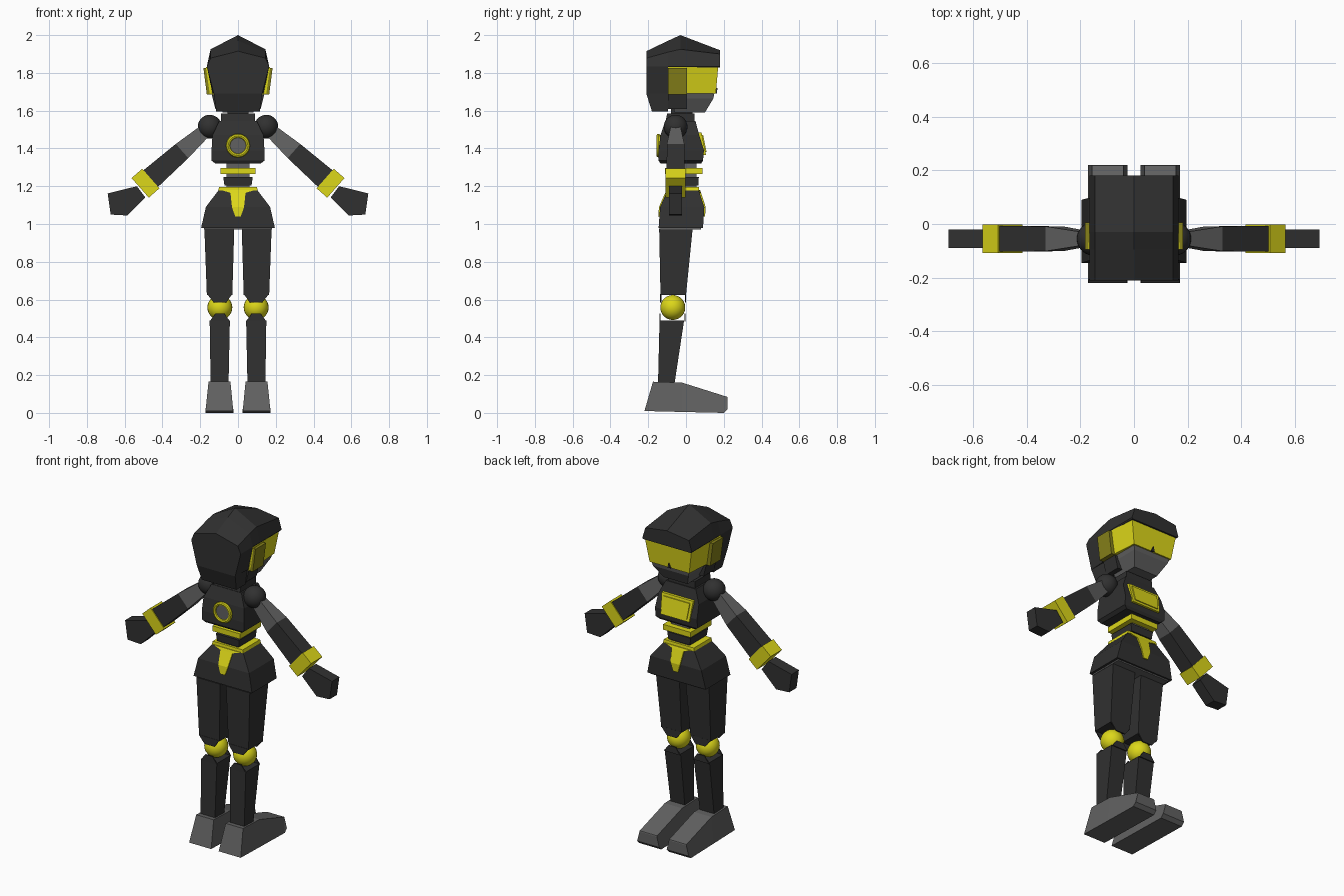
import bpy, bmesh
from mathutils import Vector

cube = bpy.data.objects.get("Cube")
if cube:
    bpy.data.objects.remove(cube)


def material(name, colour):
    m = bpy.data.materials.new(name)
    m.use_nodes = True
    m.diffuse_color = (*colour, 1)
    bsdf = next(n for n in m.node_tree.nodes if n.type == 'BSDF_PRINCIPLED')
    bsdf.inputs["Base Color"].default_value = (*colour, 1)
    bsdf.inputs["Roughness"].default_value = 0.7
    return m


DARK = material("charcoal", (0.03, 0.03, 0.03))
GREY = material("mid grey", (0.12, 0.12, 0.12))
YELLOW = material("bright yellow", (0.72, 0.68, 0.01))
OLIVE = material("dark yellow", (0.24, 0.22, 0.01))


def loft(name, rings, mat, mirror=False):
    """Skin equal-length rings of points and cap both ends."""
    bm = bmesh.new()
    rows = [[bm.verts.new(p) for p in ring] for ring in rings]
    n = len(rows[0])
    for a, b in zip(rows, rows[1:]):
        for i in range(n):
            j = (i + 1) % n
            bm.faces.new((a[i], a[j], b[j], b[i]))
    bm.faces.new(rows[0])
    bm.faces.new(rows[-1])
    bmesh.ops.recalc_face_normals(bm, faces=bm.faces)
    me = bpy.data.meshes.new(name)
    bm.to_mesh(me)
    bm.free()
    me.materials.append(mat)
    ob = bpy.data.objects.new(name, me)
    bpy.context.collection.objects.link(ob)
    if mirror:
        ob.modifiers.new("mirror", 'MIRROR')
    return ob


def pair(name, rows, mat):
    """Mirrored stack; rows are (z, x0, x1, y0, y1)."""
    return loft(name, [[(a, c, z), (b, c, z), (b, d, z), (a, d, z)]
                       for z, a, b, c, d in rows], mat, True)


def stack(name, rows, mat):
    """Centred stack; rows are (z, half width, y0, y1)."""
    return loft(name, [[(-w, c, z), (w, c, z), (w, d, z), (-w, d, z)]
                       for z, w, c, d in rows], mat)


def finish(name, mat):
    ob = bpy.context.object
    ob.name = name
    ob.data.materials.append(mat)
    bpy.ops.object.shade_smooth_by_angle()
    return ob


def ball(name, loc, r, mat):
    bpy.ops.mesh.primitive_uv_sphere_add(segments=24, ring_count=14, radius=r, location=loc)
    finish(name, mat)


# Helmet: gabled shell deep at the back, short over the visor
def helmet_ring(y, edge, ridge, low, wide):
    half = [(wide, low), (0.165, 1.835), (0.145, edge)]
    return ([(x, y, z) for x, z in half] + [(0, y, ridge)]
            + [(-x, y, z) for x, z in reversed(half)])


loft("helmet_back", [helmet_ring(-0.21, 1.878, 1.915, 1.69, 0.128),
                     helmet_ring(-0.095, 1.91, 1.97, 1.69, 0.135)], DARK)
loft("helmet_crown", [helmet_ring(-0.095, 1.91, 1.97, 1.828, 0.16),
                      helmet_ring(-0.03, 1.925, 2.0, 1.828, 0.16),
                      helmet_ring(0.18, 1.9, 1.92, 1.828, 0.16)], DARK)
stack("helmet_nape", [(1.595, 0.115, -0.18, -0.095), (1.69, 0.128, -0.21, -0.095)], DARK)

# Face
def visor_ring(z, back, front, y):
    return [(-back, -0.095, z), (back, -0.095, z), (front, y, z), (-front, y, z)]


loft("visor", [visor_ring(1.69, 0.15, 0.132, 0.158),
               visor_ring(1.83, 0.17, 0.155, 0.17)], YELLOW)
pair("ear_pad", [(1.685, 0.12, 0.165, -0.095, 0.005),
                 (1.825, 0.14, 0.183, -0.095, 0.005)], OLIVE)
pair("jaw_hinge", [(1.61, 0.08, 0.12, -0.095, 0.005),
                   (1.69, 0.08, 0.14, -0.095, 0.005)], DARK)
stack("jaw", [(1.59, 0.08, -0.06, 0.1), (1.665, 0.118, -0.08, 0.145),
              (1.69, 0.125, -0.08, 0.15)], GREY)
loft("nose_notch", [[(-0.012, y, 1.69), (0.012, y, 1.69), (0, y + 0.004, 1.72)]
                    for y in (0.15, 0.163)], DARK)

# Neck and torso
stack("neck", [(1.5, 0.055, -0.08, 0.035), (1.62, 0.055, -0.08, 0.035)], DARK)
stack("collar", [(1.53, 0.09, -0.11, 0.045), (1.585, 0.09, -0.1, 0.045)], DARK)
stack("chest", [(1.32, 0.12, -0.135, 0.08), (1.335, 0.14, -0.145, 0.09),
                (1.39, 0.14, -0.145, 0.095), (1.47, 0.135, -0.135, 0.07),
                (1.545, 0.1, -0.11, 0.05)], DARK)
stack("chest_panel", [(1.365, 0.095, 0.08, 0.106), (1.485, 0.105, 0.055, 0.082)], YELLOW)
stack("chest_panel_inset", [(1.38, 0.08, 0.1, 0.109), (1.47, 0.088, 0.08, 0.091)], YELLOW)

# Round port on the back
bpy.ops.mesh.primitive_torus_add(major_radius=0.052, minor_radius=0.011, major_segments=28,
                                 minor_segments=8, location=(0, -0.146, 1.415),
                                 rotation=(1.5708, 0, 0))
finish("port_ring", YELLOW)
bpy.ops.mesh.primitive_cylinder_add(vertices=28, radius=0.05, depth=0.02,
                                    location=(0, -0.138, 1.415), rotation=(1.5708, 0, 0))
finish("port_disc", GREY)

# Waist and pelvis
stack("waist_core", [(1.17, 0.06, -0.085, 0.055), (1.33, 0.06, -0.085, 0.055)], GREY)
stack("belt", [(1.265, 0.092, -0.112, 0.088), (1.297, 0.092, -0.112, 0.088)], YELLOW)
stack("waist_block", [(1.205, 0.072, -0.095, 0.065), (1.25, 0.078, -0.1, 0.068)], DARK)
stack("pelvis_rim", [(1.178, 0.104, -0.1, 0.07), (1.197, 0.1, -0.098, 0.068)], YELLOW)
stack("pelvis", [(0.98, 0.195, -0.145, 0.09), (1.09, 0.17, -0.137, 0.097),
                 (1.18, 0.102, -0.097, 0.067)], DARK)
stack("pelvis_underside", [(0.972, 0.18, -0.135, 0.08), (0.982, 0.18, -0.135, 0.08)], GREY)
for side, ys in (("back", (-0.143, -0.139, -0.106, -0.1)),
                 ("front", (0.097, 0.1, 0.076, 0.07))):
    levels = ((1.04, 0.015), (1.09, 0.032), (1.165, 0.04), (1.18, 0.09))
    stack("pelvis_stripe_" + side,
          [(z, w, y - 0.004, y + 0.004) for (z, w), y in zip(levels, ys)], YELLOW)

# Arms
SHOULDER = Vector((0.15, -0.055, 1.515))
AXIS = Vector((0.75, 0, -0.66)).normalized()
ACROSS = Vector((-AXIS.z, 0, AXIS.x))
DEPTH = Vector((0, 1, 0))


def arm(name, rows, mat):
    """Mirrored box along the arm; rows are (distance, width, depth)."""
    corners = ((-1, -1), (1, -1), (1, 1), (-1, 1))
    loft(name, [[SHOULDER + AXIS * t + ACROSS * (w * i / 2) + DEPTH * (d * j / 2)
                 for i, j in corners] for t, w, d in rows], mat, True)


arm("upper_arm", [(0.03, 0.07, 0.05), (0.195, 0.1, 0.092)], GREY)
arm("forearm", [(0.195, 0.1, 0.092), (0.43, 0.118, 0.096)], DARK)
arm("wrist_cuff", [(0.415, 0.138, 0.106), (0.49, 0.138, 0.106)], YELLOW)
hand = [(0.535, 1.2), (0.69, 1.162), (0.674, 1.05), (0.587, 1.045), (0.49, 1.14)]
loft("hand", [[(x, y, z) for x, z in hand] for y in (-0.09, -0.02)], DARK, True)

# Legs: the thigh and shin carry thin flaps around the knee ball
pair("thigh", [(0.625, 0.03, 0.165, -0.135, 0.0), (0.975, 0.02, 0.178, -0.142, 0.035)], DARK)
pair("shin", [(0.16, 0.05, 0.145, -0.148, -0.06), (0.49, 0.043, 0.15, -0.14, -0.01)], DARK)
for side, y in (("back", -0.137), ("front", -0.005)):
    pair("thigh_flap_" + side, [(0.585, 0.062, 0.128, y, y + 0.006),
                                (0.63, 0.03, 0.165, y, y + 0.006)], DARK)
    pair("shin_flap_" + side, [(0.485, 0.043, 0.15, y - 0.004, y + 0.002),
                               (0.525, 0.072, 0.12, y - 0.004, y + 0.002)], DARK)
for label, s in (("left", 1), ("right", -1)):
    ball("shoulder_ball_" + label, (s * 0.15, -0.055, 1.515), 0.063, DARK)
    ball("knee_ball_" + label, (s * 0.096, -0.07, 0.558), 0.066, YELLOW)

# Feet: wedge from heel to blunt toe
foot = [(-0.22, 0.01, -0.175, 0.165), (-0.02, 0.005, -0.02, 0.16),
        (0.2, 0.0, 0.218, 0.085), (0.22, 0.02, 0.22, 0.08)]
loft("foot", [[(0.025, yb, zb), (0.172, yb, zb), (0.156, yt, zt), (0.04, yt, zt)]
              for yb, zb, yt, zt in foot], GREY, True)
